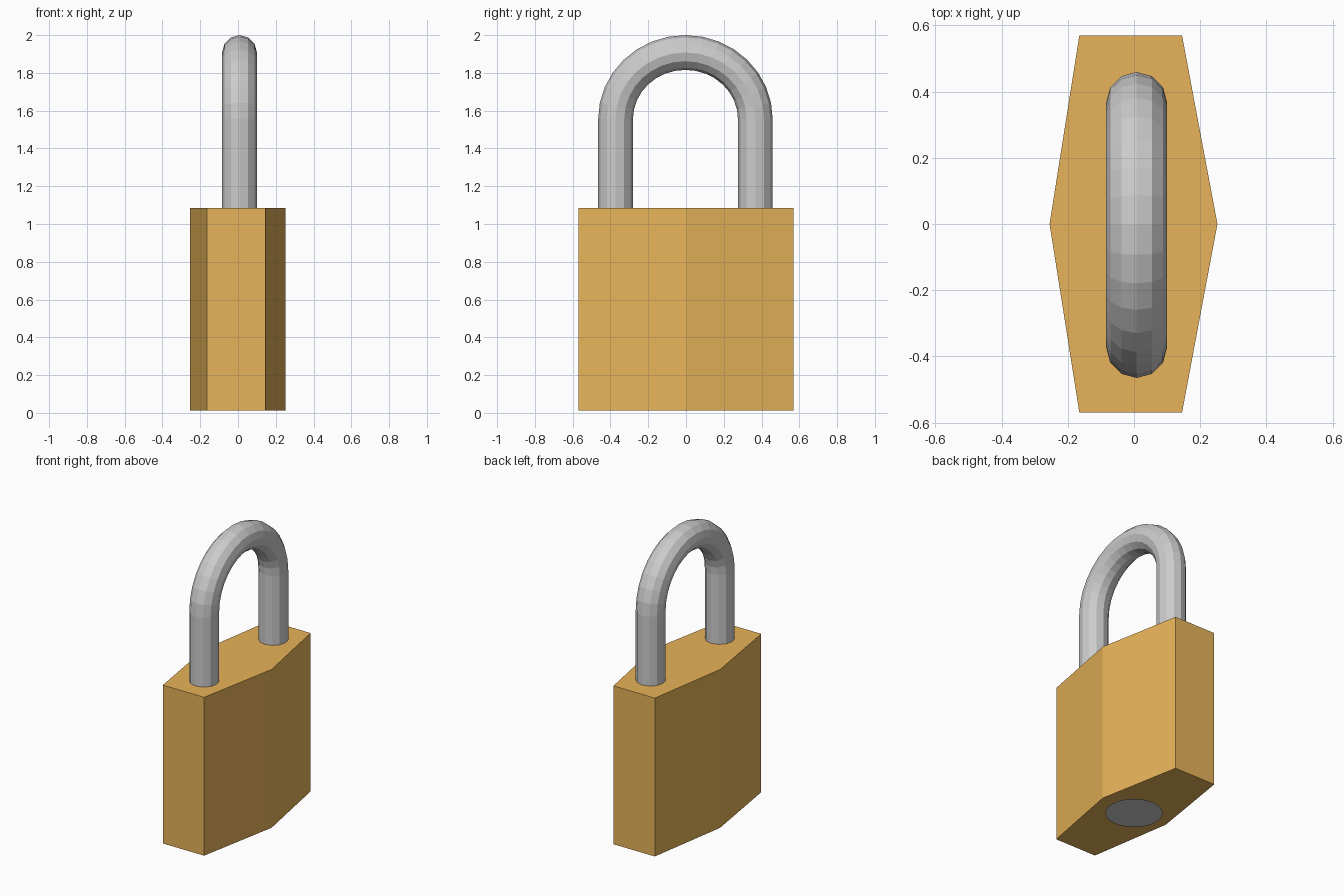
import bpy, bmesh
from math import sin, cos, pi

if "Cube" in bpy.data.objects:
    bpy.data.objects.remove(bpy.data.objects["Cube"])


def make_object(name, bm, color=None):
    bmesh.ops.recalc_face_normals(bm, faces=bm.faces)
    mesh = bpy.data.meshes.new(name)
    bm.to_mesh(mesh)
    bm.free()
    obj = bpy.data.objects.new(name, mesh)
    bpy.context.collection.objects.link(obj)
    if color:
        mat = bpy.data.materials.new(name + "_material")
        mat.diffuse_color = color
        mat.use_nodes = True
        mat.node_tree.nodes["Principled BSDF"].inputs["Base Color"].default_value = mat.diffuse_color
        mesh.materials.append(mat)
    return obj


# Body: hexagonal outline extruded upward
BODY_BOTTOM, BODY_TOP = 0.012, 1.085
outline = [(-0.165, -0.57), (0.145, -0.57), (0.252, 0),
           (0.145, 0.57), (-0.165, 0.57), (-0.255, 0)]
bm = bmesh.new()
base = bm.faces.new([bm.verts.new((x, y, BODY_BOTTOM)) for x, y in outline])
extruded = bmesh.ops.extrude_face_region(bm, geom=[base], use_keep_orig=True)
top = [v for v in extruded["geom"] if isinstance(v, bmesh.types.BMVert)]
bmesh.ops.translate(bm, verts=top, vec=(0, 0, BODY_TOP - BODY_BOTTOM))
make_object("lock_body", bm, (0.8, 0.45, 0.1, 1))

# Shackle: twelve-sided tube swept along two legs and an arch
RADIUS, SPREAD, SIDES, STEPS = 0.092, 0.37, 12, 16
CENTER_X, CENTER_Y, ARCH_Z = 0.008, -0.003, 1.555
RISE = 2.0 - RADIUS - ARCH_Z
path = [(SPREAD, BODY_TOP - 0.01, 0)]
path += [(SPREAD * cos(pi * i / STEPS), ARCH_Z + RISE * sin(pi * i / STEPS),
          pi * i / STEPS) for i in range(STEPS + 1)]
path.append((-SPREAD, BODY_TOP - 0.01, pi))

bm = bmesh.new()
rings = []
for y, z, angle in path:
    ring = []
    for k in range(SIDES):
        t = 2 * pi * k / SIDES
        out = RADIUS * cos(t)
        ring.append(bm.verts.new((CENTER_X + RADIUS * sin(t),
                                  CENTER_Y + y + out * cos(angle),
                                  z + out * sin(angle))))
    rings.append(ring)
for a, b in zip(rings, rings[1:]):
    for k in range(SIDES):
        n = (k + 1) % SIDES
        bm.faces.new((a[k], a[n], b[n], b[k]))
bm.faces.new(rings[0])
bm.faces.new(rings[-1])
make_object("shackle", bm)

# Key cylinder: flat disc under the body
bm = bmesh.new()
bmesh.ops.create_circle(bm, cap_ends=True, segments=32, radius=0.175)
disc = make_object("key_cylinder", bm)
disc.data.flip_normals()
